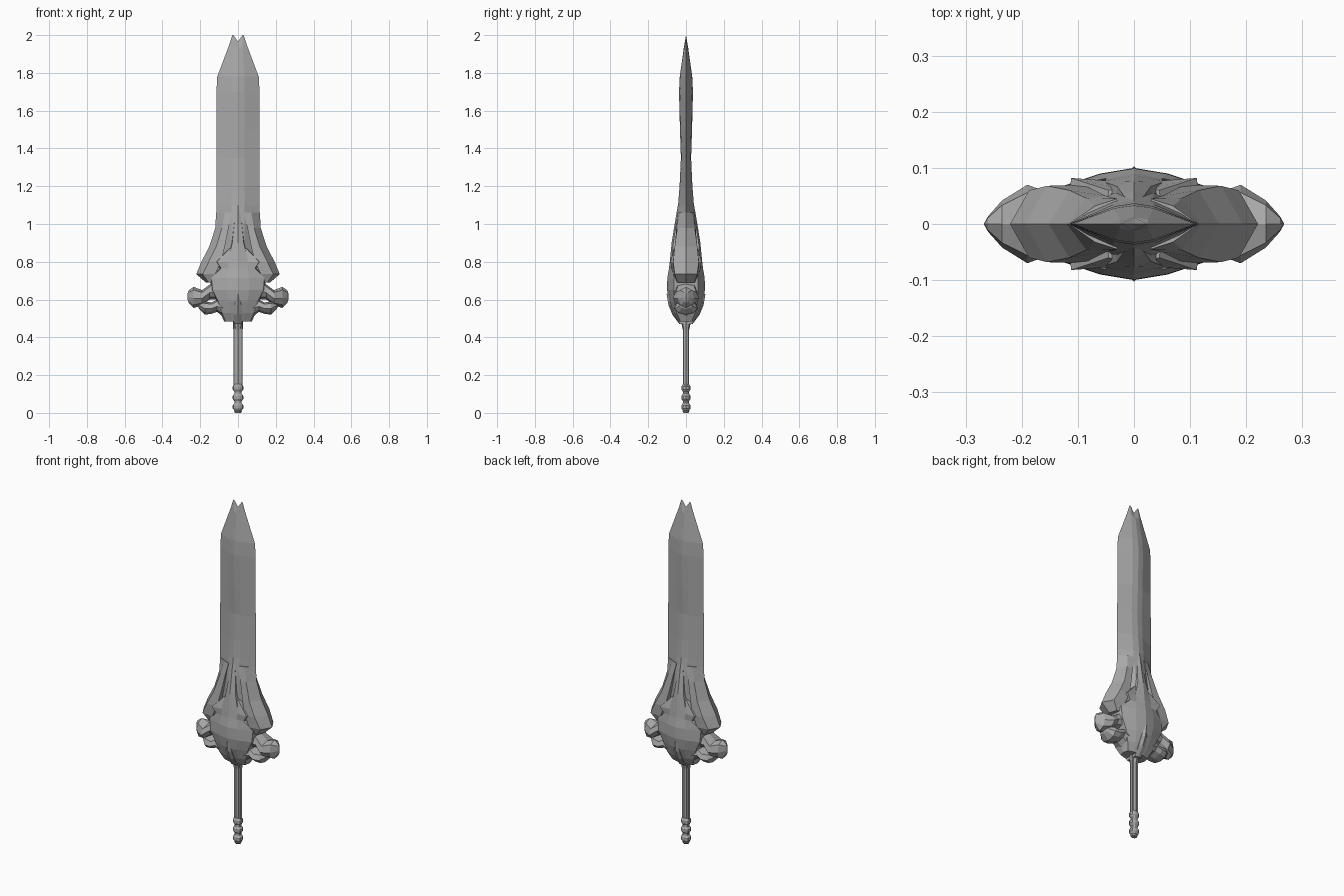
import bpy
import bmesh
import math

cube = bpy.data.objects.get("Cube")
if cube:
    bpy.data.objects.remove(cube, do_unlink=True)

steel = bpy.data.materials.new("grey steel")
steel.use_nodes = True
GREY = (0.4, 0.4, 0.4, 1)
steel.diffuse_color = GREY
steel.node_tree.nodes["Principled BSDF"].inputs["Base Color"].default_value = GREY


def finish(name, bm):
    """Weld the mesh, close it and turn it into a flat shaded object."""
    bmesh.ops.remove_doubles(bm, verts=bm.verts[:], dist=0.0005)
    bmesh.ops.dissolve_degenerate(bm, dist=0.0001, edges=bm.edges[:])
    bmesh.ops.holes_fill(bm, edges=bm.edges[:], sides=0)
    bmesh.ops.recalc_face_normals(bm, faces=bm.faces[:])
    mesh = bpy.data.meshes.new(name)
    bm.to_mesh(mesh)
    bm.free()
    mesh.materials.append(steel)
    obj = bpy.data.objects.new(name, mesh)
    bpy.context.collection.objects.link(obj)
    return obj


def add_grid(bm, rows):
    grid = [[bm.verts.new(point) for point in row] for row in rows]
    for upper, lower in zip(grid, grid[1:]):
        for i in range(len(upper) - 1):
            bm.faces.new((upper[i], upper[i + 1], lower[i + 1], lower[i]))


def quadrant(name, rows):
    """Grid of (x, depth, z) points mirrored left-right and front-back."""
    bm = bmesh.new()
    for side in (-1, 1):
        for face in (-1, 1):
            add_grid(bm, [[(side * x, face * y, z) for x, y, z in row] for row in rows])
    return finish(name, bm)


def lathe(name, profile, sides, x=0, squash=1):
    """Turned part from (radius, z) pairs."""
    bm = bmesh.new()
    angles = [2 * math.pi * i / sides for i in range(sides + 1)]
    add_grid(bm, [[(x + r * math.cos(a), squash * r * math.sin(a), z) for a in angles]
                  for r, z in profile])
    return finish(name, bm)


# Blade: shallow ridged section with a forked tip
blade_stations = [(0.7, 0.12, 0.08), (1, 0.115, 0.055), (1.1, 0.115, 0.042),
                  (1.2, 0.115, 0.034), (1.35, 0.115, 0.027), (1.5, 0.114, 0.032),
                  (1.7, 0.114, 0.037), (1.78, 0.11, 0.033)]
blade_rows = [[(0, t, z), (0.035, t * 0.85, z), (w, 0, z)] for z, w, t in blade_stations]
blade_rows.append([(0, 0.012, 1.93), (0.025, 0.008, 1.94), (0.046, 0, 1.95)])
blade_rows.append([(0, 0, 1.965), (0.024, 0, 2), (0.03, 0, 2)])
quadrant("blade", blade_rows)

# Wings: flared collar sweeping out from the blade root
wing_stations = [(1.06, 0.03, 0.045, 0.07, 0.032, 0.116),
                 (0.98, 0.05, 0.05, 0.085, 0.046, 0.12),
                 (0.88, 0.07, 0.06, 0.115, 0.06, 0.152),
                 (0.8, 0.09, 0.07, 0.155, 0.068, 0.194),
                 (0.735, 0.12, 0.068, 0.187, 0.06, 0.221)]
wing_rows = [[(inner, 0, z), (inner, d, z), (crest, e, z), (edge, 0, z)]
             for z, inner, d, crest, e, edge in wing_stations]
wing_rows.append([(0.12, 0, 0.69), (0.12, 0.05, 0.69), (0.155, 0.045, 0.69), (0.17, 0, 0.69)])
quadrant("flared_wings", wing_rows)

# Spine: narrow raised rib running up the blade root
spine_stations = [(1.1, 0.006, 0.043), (1, 0.02, 0.06), (0.9, 0.03, 0.076), (0.78, 0.06, 0.088)]
quadrant("blade_spine", [[(0, t, z), (w, t * 0.88, z), (w + 0.012, 0, z)]
                         for z, w, t in spine_stations])

# Guard core: star shaped body with a raised boss
core_stations = [(0.87, 0.03, 0.07, 0.045, 0.06),
                 (0.8, 0.05, 0.086, 0.112, 0.082),
                 (0.765, 0.05, 0.09, 0.09, 0.075),
                 (0.715, 0.06, 0.099, 0.14, 0.062),
                 (0.65, 0.06, 0.1, 0.135, 0.065),
                 (0.59, 0.05, 0.09, 0.105, 0.06),
                 (0.53, 0.04, 0.068, 0.085, 0.05),
                 (0.485, 0.03, 0.045, 0.066, 0.03)]
quadrant("guard_core", [[(0, d, z), (mid, d * 0.9, z), (rim, e, z), (rim + 0.008, 0, z)]
                        for z, mid, d, rim, e in core_stations])


def arm(name, stations):
    """Sideways limb from (x, low z, high z, depth) stations."""
    rows = []
    for x, low, high, depth in stations:
        rise = (high - low) * 0.3
        rows.append([(x, 0, high), (x, depth * 0.8, high - rise / 2), (x, depth, low + 1.5 * rise),
                     (x, depth * 0.7, low + rise / 2), (x, 0, low)])
    return quadrant(name, rows)


# Guard lobes and the hooked fangs below them
arm("guard_lobes", [(0.08, 0.6, 0.72, 0.07), (0.15, 0.6, 0.68, 0.055), (0.19, 0.57, 0.65, 0.07),
                    (0.235, 0.555, 0.667, 0.042), (0.26, 0.58, 0.65, 0.014),
                    (0.268, 0.605, 0.63, 0)])
arm("guard_fangs", [(0.06, 0.49, 0.62, 0.06), (0.11, 0.535, 0.6, 0.06),
                    (0.14, 0.525, 0.585, 0.065), (0.175, 0.52, 0.59, 0.06),
                    (0.205, 0.55, 0.59, 0.03), (0.215, 0.57, 0.585, 0)])

# Keel: prong on the lower guard above the grip
keel_stations = [(0.63, 0.004, 0.103), (0.57, 0.018, 0.093), (0.52, 0.022, 0.072), (0.47, 0.02, 0.035)]
quadrant("guard_keel", [[(0, t, z), (w, t * 0.9, z), (w, 0, z)] for z, w, t in keel_stations])

# Grip: core rod, side rails and collar
lathe("grip", [(0.017, 0.14), (0.017, 0.44), (0.03, 0.5)], 8)
for label, x in (("right", -0.017), ("left", 0.017)):
    lathe(label + "_grip_rail", [(0.008, 0.14), (0.008, 0.44), (0.011, 0.5)], 6, x, 1.3)

# Pommel: stacked turned rings
pommel = [(0.016, 0), (0.021, 0.008)]
for base in (0.012, 0.062, 0.112):
    pommel += [(0.019, base), (0.028, base + 0.012), (0.028, base + 0.028), (0.019, base + 0.04)]
lathe("pommel", pommel, 10, 0, 0.9)
